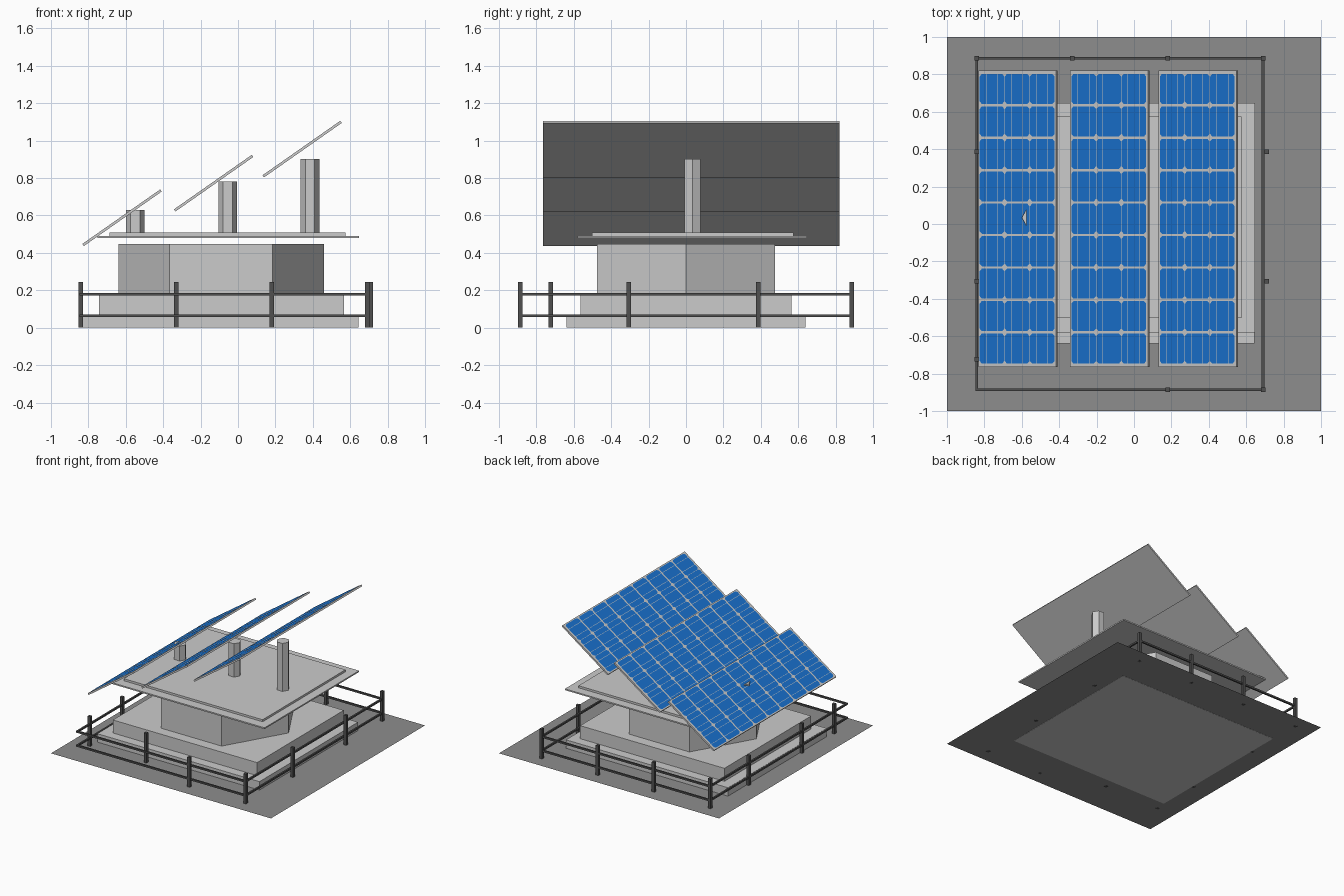
import bpy, bmesh, math
from mathutils import Matrix, Vector

if "Cube" in bpy.data.objects:
    bpy.data.objects.remove(bpy.data.objects["Cube"])


def material(name, rgb):
    m = bpy.data.materials.new(name)
    m.diffuse_color = (*rgb, 1)
    m.use_nodes = True
    m.node_tree.nodes["Principled BSDF"].inputs["Base Color"].default_value = m.diffuse_color
    return m


GROUND = material("ground_grey", (0.27, 0.27, 0.27))
RAIL = material("rail_grey", (0.08, 0.08, 0.08))
BLUE = material("cell_blue", (0.01, 0.17, 0.63))


def finish(bm, name, mat=None):
    mesh = bpy.data.meshes.new(name)
    bm.to_mesh(mesh)
    bm.free()
    if mat:
        mesh.materials.append(mat)
    ob = bpy.data.objects.new(name, mesh)
    bpy.context.collection.objects.link(ob)
    return ob


def add_box(bm, x0, x1, y0, y1, z0, z1):
    mid = Vector(((x0 + x1) / 2, (y0 + y1) / 2, (z0 + z1) / 2))
    mat = Matrix.Translation(mid) @ Matrix.Diagonal((x1 - x0, y1 - y0, z1 - z0, 1))
    bmesh.ops.create_cube(bm, size=1, matrix=mat)


def box(name, *bounds, mat=None):
    bm = bmesh.new()
    add_box(bm, *bounds)
    return finish(bm, name, mat)


def hex_prism(name, x, y, r, z0, z1):
    bm = bmesh.new()
    ring = [bm.verts.new((x + r * math.cos(i * math.pi / 3),
                          y + r * math.sin(i * math.pi / 3), z0)) for i in range(6)]
    base = bm.faces.new(ring)
    top = bmesh.ops.extrude_face_region(bm, geom=[base])["geom"]
    for v in top:
        if isinstance(v, bmesh.types.BMVert):
            v.co.z = z1
    bmesh.ops.recalc_face_normals(bm, faces=bm.faces)
    # the extrusion can drop the starting face, so close the bottom
    bmesh.ops.holes_fill(bm, edges=[e for e in bm.edges if e.is_boundary])
    bmesh.ops.recalc_face_normals(bm, faces=bm.faces)
    return finish(bm, name)


# ground sheet
bm = bmesh.new()
bmesh.ops.create_grid(bm, x_segments=1, y_segments=1, size=1,
                      matrix=Matrix.Translation((0, 0, 0.001)))
finish(bm, "ground", GROUND)

# stepped base, hexagonal body and roof slabs
box("base_lower_step", -0.83, 0.643, -0.64, 0.64, 0, 0.07)
box("base_upper_step", -0.743, 0.568, -0.563, 0.563, 0.07, 0.177)
hex_prism("body", -0.09, 0, 0.55, 0.177, 0.448)
box("roof_slab", -0.75, 0.647, -0.58, 0.648, 0.48, 0.491)
box("roof_top", -0.687, 0.575, -0.502, 0.575, 0.491, 0.508)

# panel supports
for i, (x, top) in enumerate([(-0.55, 0.63), (-0.055, 0.782), (0.385, 0.902)]):
    hex_prism(f"panel_support_{i + 1}", x, 0.034, 0.05, 0.508, top)

# solar panels: backing plate, chamfered cells, conductor strips
LEN, WID, THICK, TILT = 0.508, 1.585, 0.014, math.radians(35)
COLS, ROWS, PX, PY, CELL, CUT = 3, 9, 0.164, 0.1735, 0.0805, 0.014
for i, (x, z) in enumerate([(-0.62, 0.588), (-0.13, 0.773), (0.343, 0.955)]):
    place = Matrix.Translation((x, 0.028, z)) @ Matrix.Rotation(-TILT, 4, 'Y')
    plate = box(f"panel_plate_{i + 1}", -LEN / 2, LEN / 2, -WID / 2, WID / 2,
                -THICK / 2, THICK / 2)
    cells, strips = bmesh.new(), bmesh.new()
    zc = THICK / 2 + 0.0015
    a, b = CELL, CELL - CUT
    shape = [(a, -b), (a, b), (b, a), (-b, a), (-a, b), (-a, -b), (-b, -a), (b, -a)]
    for c in range(COLS):
        cx = (c - (COLS - 1) / 2) * PX
        for r in range(ROWS):
            cy = (r - (ROWS - 1) / 2) * PY
            cells.faces.new([cells.verts.new((cx + u, cy + v, zc)) for u, v in shape])
        for s in (-0.038, 0.038):
            h = WID / 2 - 0.015
            strips.faces.new([strips.verts.new((cx + s + u, v, zc + 0.001)) for u, v in
                              ((-0.0015, -h), (0.0015, -h), (0.0015, h), (-0.0015, h))])
    cell_ob = finish(cells, f"panel_cells_{i + 1}", BLUE)
    strip_ob = finish(strips, f"panel_strips_{i + 1}")
    for ob in (plate, cell_ob, strip_ob):
        ob.matrix_world = place

# fence posts
posts = [(-0.84, 0.887), (-0.33, 0.887), (0.18, 0.887), (0.69, 0.887),
         (0.71, 0.387), (0.71, -0.305), (0.69, -0.887), (0.18, -0.887),
         (-0.33, -0.722), (-0.84, -0.722), (-0.84, -0.305), (-0.84, 0.387)]
bm = bmesh.new()
for x, y in posts:
    add_box(bm, x - 0.012, x + 0.012, y - 0.012, y + 0.012, 0, 0.245)
finish(bm, "fence_posts", RAIL)

# fence rails, two levels
bm = bmesh.new()
X0, X1, Y, T = -0.84, 0.69, 0.887, 0.007
for z in (0.064, 0.179):
    for y in (-Y, Y):
        add_box(bm, X0 - T, X1 + T, y - T, y + T, z - T, z + T)
    for x in (X0, X1):
        add_box(bm, x - T, x + T, -Y + T, Y - T, z - T, z + T)
finish(bm, "fence_rails", RAIL)
